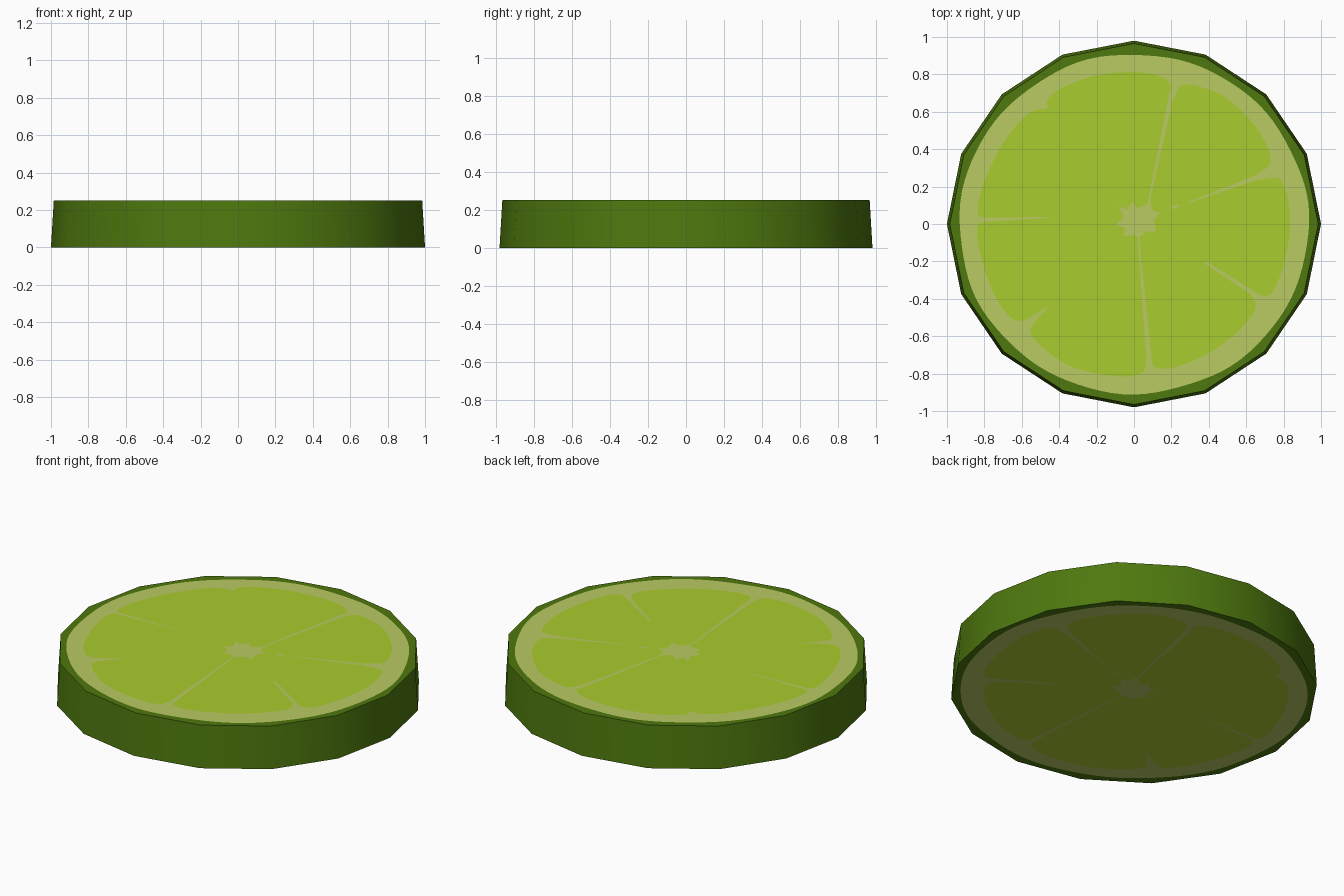
import bpy, bmesh, math
from mathutils import Vector
from mathutils.geometry import delaunay_2d_cdt

if "Cube" in bpy.data.objects:
    bpy.data.objects.remove(bpy.data.objects["Cube"])

HEIGHT, SIDES, TOP_SCALE = 0.25, 16, 0.985


def material(name, rgb):
    m = bpy.data.materials.new(name)
    m.diffuse_color = [(c / 255 / 12.92 if c < 11 else ((c / 255 + 0.055) / 1.055) ** 2.4)
                       for c in rgb] + [1]
    m.use_nodes = True
    m.node_tree.nodes["Principled BSDF"].inputs["Base Color"].default_value = m.diffuse_color
    return m


mats = [material("rind green", (78, 120, 14)),
        material("pale pith", (186, 202, 98)),
        material("lime pulp", (170, 204, 46))]


def ellipse(n, rx, ry, wobble=0.0):
    pts = []
    for i in range(n):
        a = 2 * math.pi * i / n
        k = 1 + wobble * (math.sin(7 * a + 1) + math.sin(11 * a))
        pts.append((rx * k * math.cos(a), ry * k * math.sin(a)))
    return pts


def smooth(pts, steps=4):
    """Closed Catmull-Rom curve through the points."""
    out, n = [], len(pts)
    for i in range(n):
        a, b, c, d = (Vector(pts[(i + k) % n]) for k in (-1, 0, 1, 2))
        for s in range(steps):
            t = s / steps
            p = 0.5 * (2 * b + (c - a) * t + (2 * a - 5 * b + 4 * c - d) * t * t
                       + (3 * b - a - 3 * c + d) * t ** 3)
            out.append((p.x, p.y))
    return out


def spoke(x1, y1, x2, y2, w1, w2):
    """Tapered membrane between two pulp segments."""
    a, b = Vector((x1, y1)), Vector((x2, y2))
    n = (b - a).normalized().orthogonal()
    return [tuple(p) for p in (a + n * w1, b + n * w2, b - n * w2, a - n * w1)]


def inside(p, poly):
    hit = False
    for (x1, y1), (x2, y2) in zip(poly, poly[1:] + poly[:1]):
        if (y1 > p[1]) != (y2 > p[1]) and p[0] < (x2 - x1) * (p[1] - y1) / (y2 - y1) + x1:
            hit = not hit
    return hit


# Outlines of the cut face
rim = ellipse(SIDES, TOP_SCALE, 0.98 * TOP_SCALE)
pith = ellipse(96, 0.934, 0.908, 0.003)
pulp = smooth([
    (0.835, 0), (0.82, 0.15), (0.78, 0.24), (0.72, 0.245), (0.66, 0.235), (0.66, 0.27),
    (0.72, 0.31), (0.725, 0.38), (0.65, 0.52), (0.5, 0.67), (0.35, 0.735), (0.25, 0.74),
    (0.215, 0.67), (0.195, 0.68), (0.2, 0.74), (0.14, 0.79), (0, 0.813), (-0.2, 0.795),
    (-0.37, 0.735), (-0.46, 0.67), (-0.465, 0.62), (-0.52, 0.61), (-0.6, 0.56), (-0.72, 0.4),
    (-0.81, 0.2), (-0.835, 0.06), (-0.8, 0.033), (-0.8, 0.013), (-0.84, -0.02), (-0.82, -0.17),
    (-0.75, -0.37), (-0.66, -0.5), (-0.59, -0.515), (-0.53, -0.485), (-0.515, -0.505),
    (-0.555, -0.57), (-0.5, -0.65), (-0.36, -0.75), (-0.2, -0.8), (-0.05, -0.815),
    (0.05, -0.79), (0.07, -0.7), (0.09, -0.7), (0.11, -0.765), (0.22, -0.765), (0.4, -0.69),
    (0.56, -0.57), (0.65, -0.45), (0.625, -0.375), (0.64, -0.36), (0.7, -0.385),
    (0.755, -0.34), (0.81, -0.18)])
core = [(-0.085, 0.1), (-0.04, 0.075), (-0.01, 0.12), (0.02, 0.085), (0.06, 0.1), (0.09, 0.13),
        (0.095, 0.075), (0.14, 0.06), (0.105, 0.02), (0.12, -0.04), (0.07, -0.04), (0.03, -0.07),
        (0.0, -0.06), (-0.05, -0.065), (-0.05, -0.02), (-0.095, -0.005), (-0.055, 0.04)]
spokes = [spoke(0.07, 0.08, 0.207, 0.72, 0.004, 0.014),
          spoke(0.2, 0.085, 0.24, 0.10, 0.008, 0.008),
          spoke(0.29, 0.115, 0.7, 0.265, 0.003, 0.014),
          spoke(0.38, -0.205, 0.66, -0.385, 0.007, 0.012),
          spoke(0.02, -0.04, 0.082, -0.74, 0.004, 0.014),
          spoke(-0.455, -0.44, -0.54, -0.51, 0.003, 0.014),
          spoke(-0.45, 0.035, -0.82, 0.022, 0.003, 0.011)]


def region(p):
    if not inside(p, pith):
        return 0
    if inside(p, pulp) and not any(inside(p, s) for s in spokes + [core]):
        return 2
    return 1


# Flat cap split along all outlines
points, edges = [], []
for loop in [rim, pith, pulp, core] + spokes:
    base, n = len(points), len(loop)
    points += [Vector(p) for p in loop]
    edges += [(base + i, base + (i + 1) % n) for i in range(n)]
cap_pts, _, cap_tris, *_ = delaunay_2d_cdt(points, edges, [], 0, 1e-6)

bm = bmesh.new()
# Top and bottom cut faces
for z, scale in ((HEIGHT, 1.0), (0.0, 1 / TOP_SCALE)):
    vs = [bm.verts.new((p.x * scale, p.y * scale, z)) for p in cap_pts]
    for tri in cap_tris:
        c = sum((cap_pts[i] for i in tri), Vector((0, 0))) / 3
        face = bm.faces.new([vs[i] for i in tri])
        face.material_index = region(c)
# Rind wall
low = [bm.verts.new((x / TOP_SCALE, y / TOP_SCALE, 0)) for x, y in rim]
high = [bm.verts.new((x, y, HEIGHT)) for x, y in rim]
for i in range(SIDES):
    j = (i + 1) % SIDES
    bm.faces.new((low[i], low[j], high[j], high[i]))
bmesh.ops.remove_doubles(bm, verts=bm.verts, dist=1e-5)
bmesh.ops.recalc_face_normals(bm, faces=bm.faces)

mesh = bpy.data.meshes.new("lime_slice")
bm.to_mesh(mesh)
bm.free()
for m in mats:
    mesh.materials.append(m)
obj = bpy.data.objects.new("lime_slice", mesh)
bpy.context.collection.objects.link(obj)
bpy.context.view_layer.objects.active = obj
obj.select_set(True)
bpy.ops.object.shade_smooth_by_angle(angle=math.radians(30))
